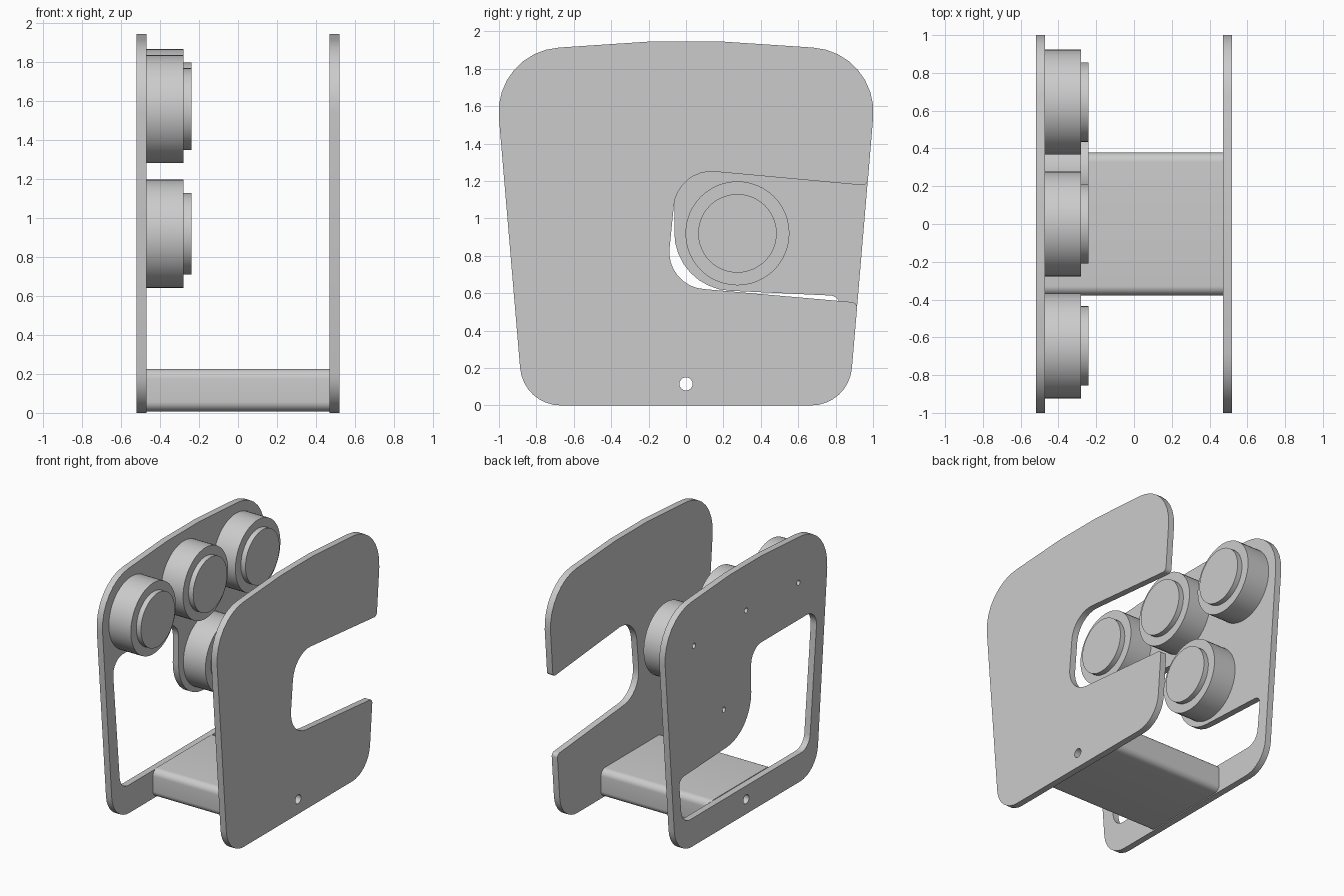
import bpy, bmesh, math
from mathutils import Matrix, Vector

cube = bpy.data.objects.get("Cube")
if cube:
    bpy.data.objects.remove(cube, do_unlink=True)

# Single plain grey material
GREY = (0.6, 0.6, 0.6, 1)
grey = bpy.data.materials.new("light_grey")
grey.use_nodes = True
grey.diffuse_color = GREY
grey.node_tree.nodes["Principled BSDF"].inputs["Base Color"].default_value = GREY

# Profile axes (side, up, depth) become (y, z, x)
TURN = Matrix(((0, 0, 1, 0), (1, 0, 0, 0), (0, 1, 0, 0), (0, 0, 0, 1)))


def circle(y, z, r, n=48):
    return [Vector((y + r * math.cos(math.tau * i / n), z + r * math.sin(math.tau * i / n)))
            for i in range(n)]


def rounded(corners, steps=8):
    """Closed outline from (y, z, fillet tangent length) corners."""
    out = []
    for i, (y, z, t) in enumerate(corners):
        p = Vector((y, z))
        if t == 0:
            out.append(p)
            continue
        a = (Vector(corners[i - 1][:2]) - p).normalized()
        b = (Vector(corners[(i + 1) % len(corners)][:2]) - p).normalized()
        half = a.angle(b) / 2
        r = t * math.tan(half)
        centre = p + (a + b).normalized() * (t / math.cos(half))
        start, end = p + a * t - centre, p + b * t - centre
        sweep = start.angle(end)
        for k in range(steps + 1):
            f = k / steps
            arc = (start * math.sin((1 - f) * sweep) + end * math.sin(f * sweep)) / math.sin(sweep)
            out.append(centre + arc.normalized() * r)
    return out


def extrude(name, outlines, x0, x1):
    """Solid from an outer outline and hole outlines, spanning x0 to x1."""
    curve = bpy.data.curves.new(name + "_profile", "CURVE")
    curve.dimensions = "2D"
    curve.fill_mode = "BOTH"
    curve.extrude = (x1 - x0) / 2
    for pts in outlines:
        s = curve.splines.new("POLY")
        s.points.add(len(pts) - 1)
        for sp, p in zip(s.points, pts):
            sp.co = (p.x, p.y, 0, 1)
        s.use_cyclic_u = True
    temp = bpy.data.objects.new(name + "_profile", curve)
    bpy.context.collection.objects.link(temp)
    dg = bpy.context.evaluated_depsgraph_get()
    mesh = bpy.data.meshes.new_from_object(temp.evaluated_get(dg))
    bpy.data.objects.remove(temp, do_unlink=True)
    bpy.data.curves.remove(curve)

    bm = bmesh.new()
    bm.from_mesh(mesh)
    bmesh.ops.transform(bm, matrix=Matrix.Translation(((x0 + x1) / 2, 0, 0)) @ TURN, verts=bm.verts)
    bmesh.ops.remove_doubles(bm, verts=bm.verts, dist=0.0005)
    bmesh.ops.recalc_face_normals(bm, faces=bm.faces)
    bm.to_mesh(mesh)
    bm.free()
    mesh.materials.clear()
    mesh.materials.append(grey)
    ob = bpy.data.objects.new(name, mesh)
    bpy.context.collection.objects.link(ob)
    bpy.ops.object.select_all(action="DESELECT")
    ob.select_set(True)
    bpy.context.view_layer.objects.active = ob
    bpy.ops.object.shade_smooth_by_angle(angle=math.radians(30))
    return ob


bore = circle(0, 0.115, 0.035, 24)
half = [(0.87, 0, 0.2), (1.03, 1.89, 0.35), (0.2, 1.945, 0)]
mirrored = [(-y, z, t) for y, z, t in reversed(half)]

# Left plate with a slot opening to the back
slot = [(0.917, 0.55, 0.03), (-0.108, 0.64, 0.2), (-0.045, 1.268, 0.2), (0.97, 1.175, 0.03)]
extrude("left_plate", [rounded(half[:1] + slot + half[1:] + mirrored), bore], 0.47, 0.52)

# Right plate with a wide window below the round pads
pads = [(-0.645, 1.56), (0, 1.59), (0.645, 1.56), (0.275, 0.92)]
window = rounded([(0.79, 0.22, 0.1), (0.83, 0.585, 0.06), (-0.065, 0.627, 0.3),
                  (-0.06, 1.27, 0.13), (-0.88, 1.27, 0.13), (-0.78, 0.22, 0.1)])
pins = [circle(y, z, 0.02, 16) for y, z in pads]
extrude("right_plate", [rounded(half + mirrored), bore, window] + pins, -0.52, -0.47)

# Round pads with a smaller raised cap
for i, (y, z) in enumerate(pads, 1):
    extrude(f"pad_{i}", [circle(y, z, 0.278)], -0.47, -0.28)
    extrude(f"pad_cap_{i}", [circle(y, z, 0.21)], -0.28, -0.24)

# Cross bar joining the plates, bored through
bar = rounded([(-0.378, 0.008, 0.05), (0.378, 0.008, 0.05),
               (0.378, 0.225, 0.05), (-0.378, 0.225, 0.05)])
extrude("cross_bar", [bar, bore], -0.47, 0.47)
